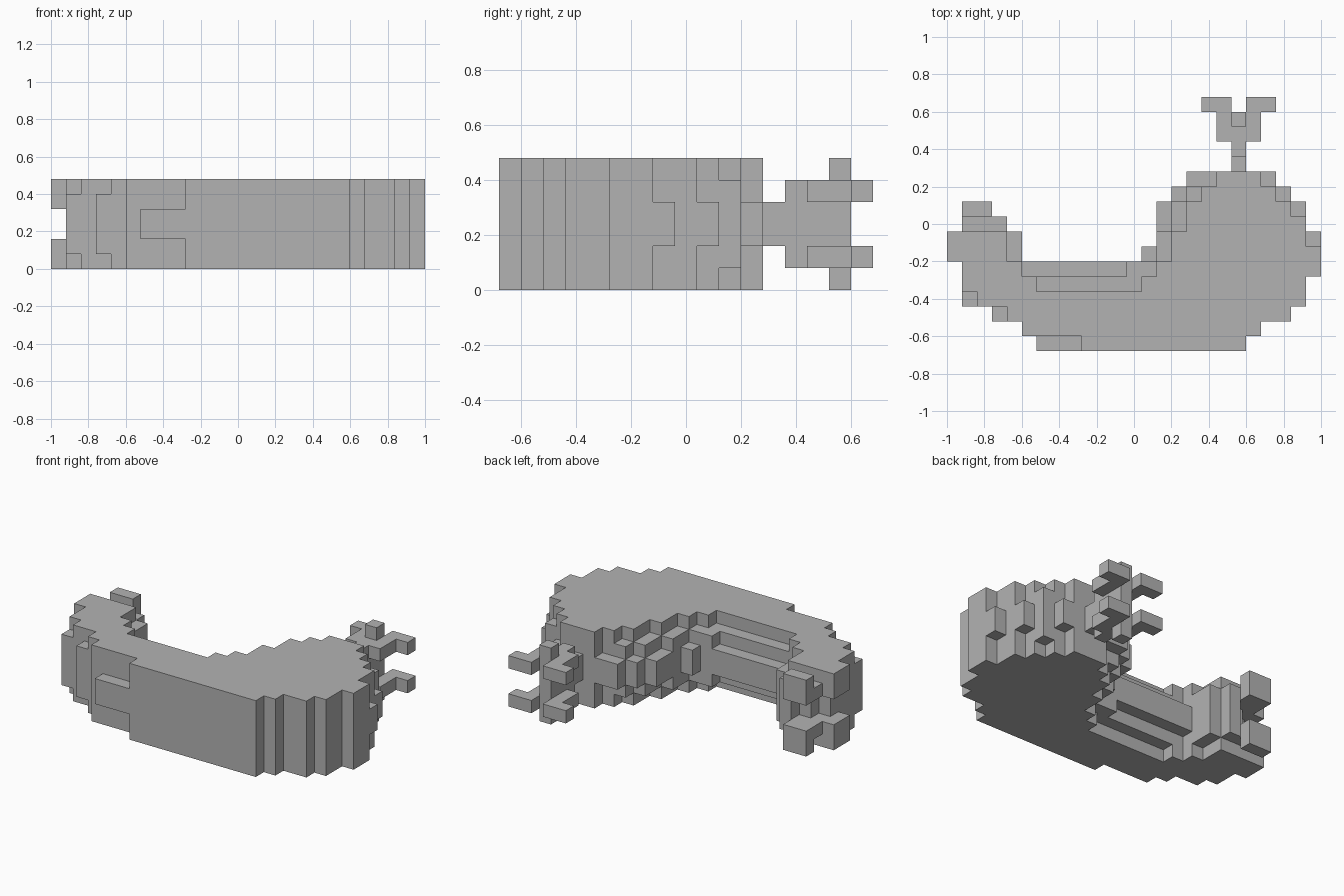
import bpy
import bmesh
from mathutils import Vector

default_cube = bpy.data.objects.get("Cube")
if default_cube:
    bpy.data.objects.remove(default_cube, do_unlink=True)

UNIT = 0.08
ORIGIN = Vector((-1.0, -0.68, 0.0))
INNER, MIDDLE, OUTER = (2, 3), (1, 4), (0, 5)   # mirrored pairs of layers

grey = bpy.data.materials.new("plain_grey")
grey.use_nodes = True
colour = (0.45, 0.45, 0.45, 1.0)
grey.diffuse_color = colour
grey.node_tree.nodes["Principled BSDF"].inputs["Base Color"].default_value = colour


def block(cells, layers, columns, rows):
    """Fill a rectangle of cells on both layers of a mirrored pair."""
    for z in layers:
        for y in range(*rows):
            for x in range(*columns):
                cells.add((x, y, z))


def stack(cells, layers, spans):
    """Fill one column span per row, from the front row backwards."""
    for row, columns in enumerate(spans):
        block(cells, layers, columns, (row, row + 1))


# Body: a rounded head and long belly, narrowing towards the outer layers
body = set()
stack(body, INNER, [(6, 20), (5, 21), (3, 23), (1, 24), (1, 24), (1, 25),
                    (13, 25), (14, 25), (14, 24), (14, 24), (15, 23), (16, 22)])
stack(body, MIDDLE, [(9, 20), (5, 21), (3, 23), (1, 24), (1, 24), (12, 25),
                     (14, 25), (14, 24), (15, 24), (15, 23), (16, 23), (18, 21)])
stack(body, OUTER, [(9, 20), (5, 21), (4, 23), (2, 24), (13, 24), (14, 25),
                    (15, 25), (15, 24), (16, 24), (16, 23), (17, 22), (18, 21)])
block(body, OUTER, (1, 6), (4, 5))

# Tail: a raised root with a split fluke on each side
tail = set()
block(tail, MIDDLE + OUTER, (1, 5), (5, 6))
block(tail, INNER, (1, 5), (6, 7))
block(tail, INNER, (2, 5), (7, 8))
block(tail, INNER, (3, 4), (8, 9))
block(tail, MIDDLE, (0, 5), (6, 8))
block(tail, OUTER, (0, 4), (6, 8))
block(tail, MIDDLE, (1, 4), (8, 9))
block(tail, MIDDLE + OUTER, (1, 3), (9, 10))

# Water spout: a stem with four curling arms and two side drops
spout = set()
block(spout, INNER, (19, 20), (12, 16))
block(spout, MIDDLE, (19, 20), (13, 14))
block(spout, MIDDLE, (18, 21), (14, 16))
for arm in ((17, 19), (20, 22)):
    block(spout, MIDDLE, arm, (16, 17))
block(spout, OUTER, (19, 20), (15, 16))

filled = body | tail | spout


def build(name, cells):
    """Skin the cells with outward faces and merge the flat areas."""
    bm = bmesh.new()
    corners = {}

    def corner(point):
        key = tuple(round(c) for c in point)
        if key not in corners:
            corners[key] = bm.verts.new(ORIGIN + Vector(key) * UNIT)
        return corners[key]

    for cell in sorted(cells):
        for axis in range(3):
            u, v = Vector(), Vector()
            u[(axis + 1) % 3] = 1
            v[(axis + 2) % 3] = 1
            for side in (0, 1):
                neighbour = list(cell)
                neighbour[axis] += 2 * side - 1
                if tuple(neighbour) in filled:
                    continue
                start = Vector(cell)
                start[axis] += side
                loop = [start, start + u, start + u + v, start + v]
                if not side:
                    loop.reverse()
                bm.faces.new([corner(p) for p in loop])
    bmesh.ops.dissolve_limit(bm, angle_limit=0.01, verts=bm.verts, edges=bm.edges)
    mesh = bpy.data.meshes.new(name)
    bm.to_mesh(mesh)
    bm.free()
    mesh.materials.append(grey)
    obj = bpy.data.objects.new(name, mesh)
    bpy.context.collection.objects.link(obj)


build("body", body)
build("tail", tail)
build("water_spout", spout)
